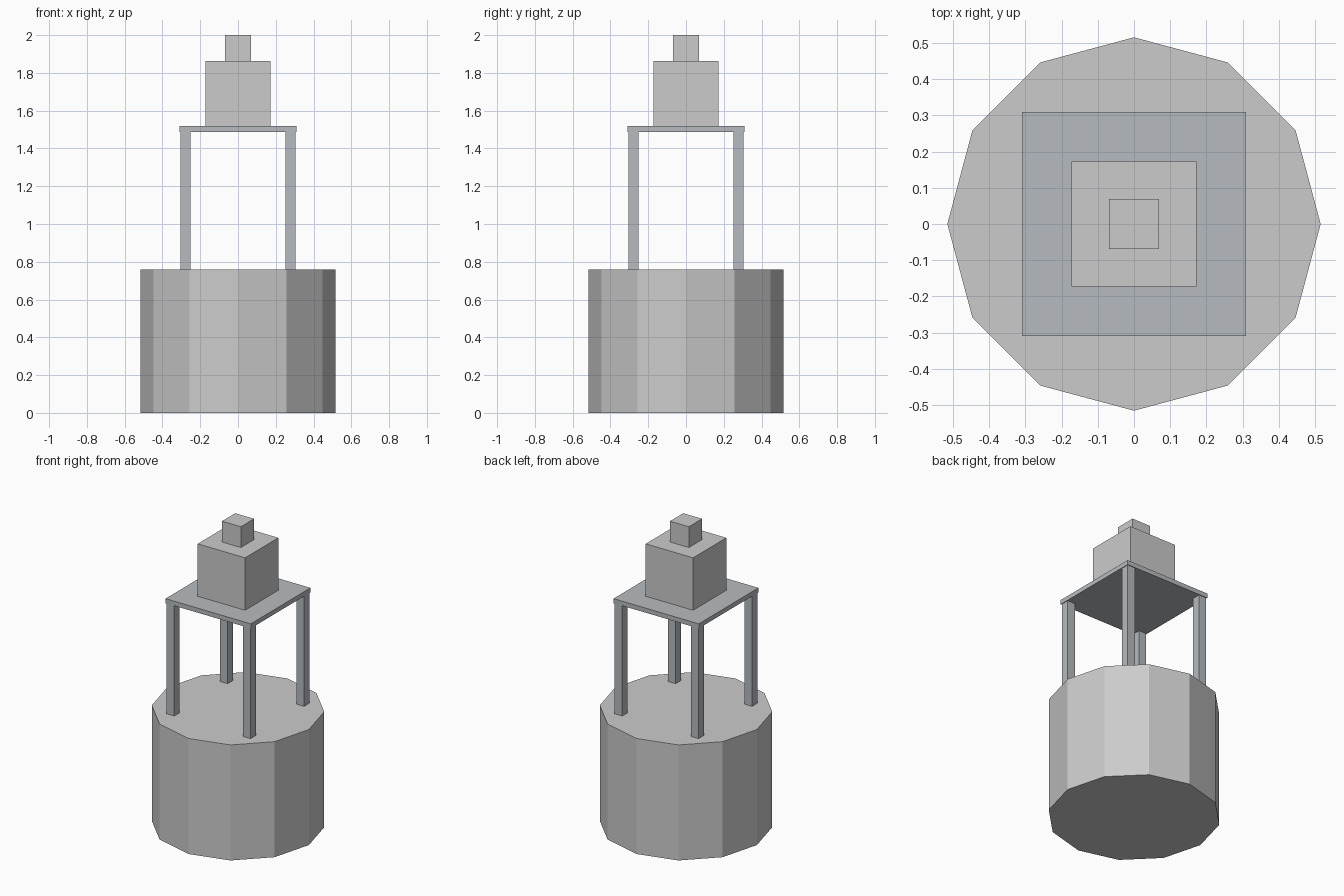
import bpy
import math

if "Cube" in bpy.data.objects:
    bpy.data.objects.remove(bpy.data.objects["Cube"])

metal = bpy.data.materials.new("blue_grey_metal")
metal.diffuse_color = (0.47, 0.50, 0.53, 1)
metal.use_nodes = True
metal.node_tree.nodes["Principled BSDF"].inputs["Base Color"].default_value = metal.diffuse_color


def box(name, x, y, z0, z1, width, material=None):
    """Square-section box from z0 to z1."""
    bpy.ops.mesh.primitive_cube_add(size=1, location=(x, y, (z0 + z1) / 2))
    ob = bpy.context.object
    ob.name = name
    ob.scale = (width, width, z1 - z0)
    bpy.ops.object.transform_apply(location=False, rotation=False, scale=True)
    if material:
        ob.data.materials.append(material)
    return ob


BASE_TOP, PLATE_BOTTOM, PLATE_TOP = 0.76, 1.488, 1.518

# Twelve-sided drum, with corners on the x and y axes
bpy.ops.mesh.primitive_cylinder_add(vertices=12, radius=0.516, depth=BASE_TOP,
                                    location=(0, 0, BASE_TOP / 2))
bpy.context.object.name = "base_drum"

# Four legs carrying the platform
for side_y, y in (("front", -0.278), ("back", 0.278)):
    for side_x, x in (("left", -0.278), ("right", 0.278)):
        box(f"{side_y}_{side_x}_leg", x, y, BASE_TOP, PLATE_BOTTOM, 0.055, metal)

box("platform", 0, 0, PLATE_BOTTOM, PLATE_TOP, 0.62, metal)

# Stacked blocks
box("large_block", 0, 0, PLATE_TOP, 1.863, 0.345)
box("small_block", 0, 0, 1.863, 2.0, 0.137)
